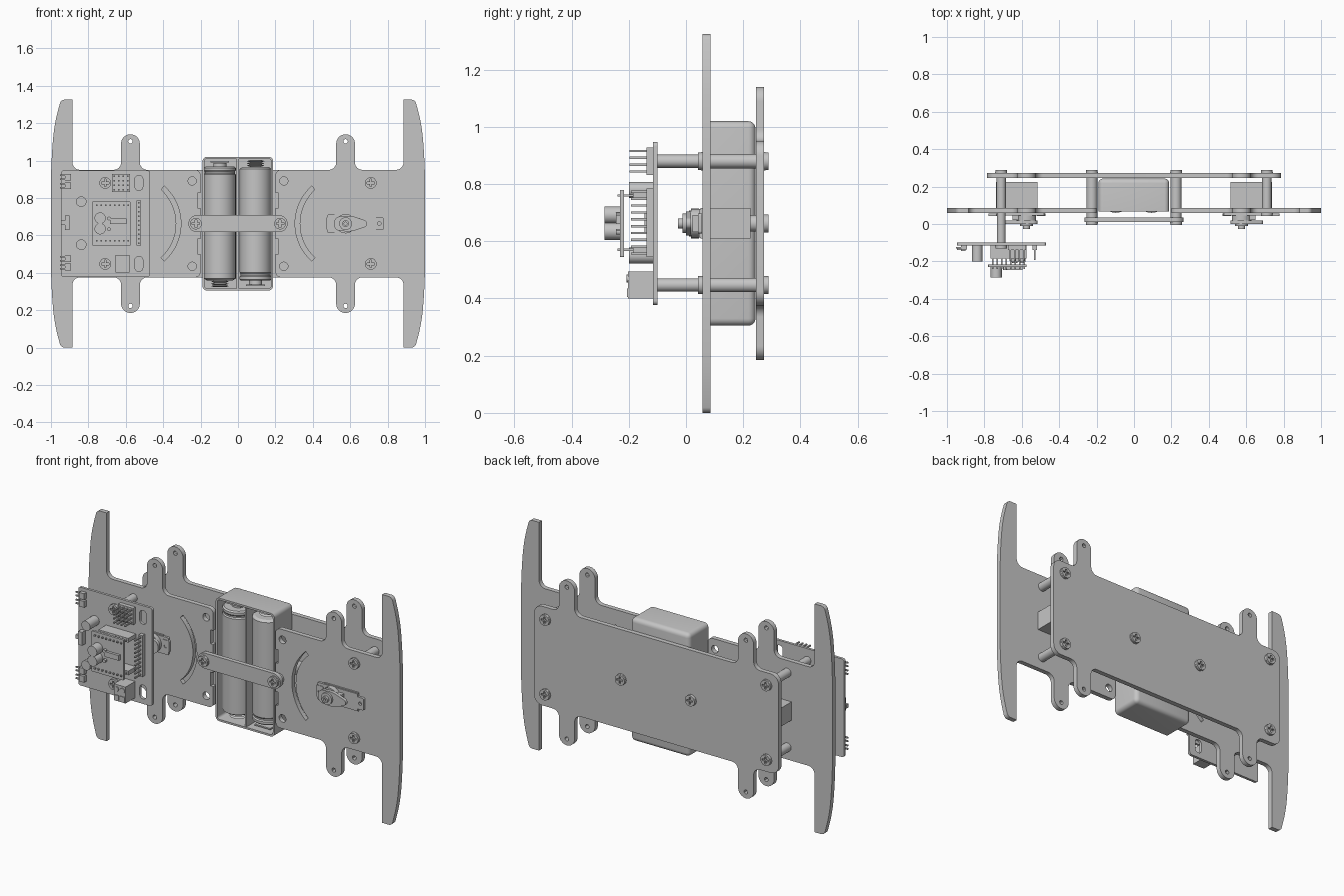
import bpy, bmesh, math
from mathutils import Vector, Matrix

if "Cube" in bpy.data.objects:
    bpy.data.objects.remove(bpy.data.objects["Cube"])

COLOUR = (0.56, 0.56, 0.56, 1)
grey = bpy.data.materials.new("light grey")
grey.use_nodes = True
grey.diffuse_color = COLOUR
grey.node_tree.nodes["Principled BSDF"].inputs["Base Color"].default_value = COLOUR
parts = []
MID = 0.6625  # height of the long axis


def add(name, mesh):
    ob = bpy.data.objects.new(name, mesh)
    bpy.context.scene.collection.objects.link(ob)
    mesh.materials.clear()
    mesh.materials.append(grey)
    parts.append(ob)
    return ob


def from_bm(name, bm):
    mesh = bpy.data.meshes.new(name)
    bmesh.ops.recalc_face_normals(bm, faces=bm.faces)
    bm.to_mesh(mesh)
    bm.free()
    return add(name, mesh)


def add_box(bm, x0, x1, y0, y1, z0, z1):
    m = Matrix.Translation(((x0 + x1) / 2, (y0 + y1) / 2, (z0 + z1) / 2))
    size = Matrix.Diagonal((abs(x1 - x0), abs(y1 - y0), abs(z1 - z0), 1))
    bmesh.ops.create_cube(bm, size=1, matrix=m @ size)


def boxes(name, items):
    bm = bmesh.new()
    for item in items:
        add_box(bm, *item)
    return from_bm(name, bm)


def rod(name, x, z, r, y0, y1, sides=24):
    bm = bmesh.new()
    m = Matrix.Translation((x, (y0 + y1) / 2, z)) @ Matrix.Rotation(math.pi / 2, 4, "X")
    bmesh.ops.create_cone(bm, cap_ends=True, segments=sides, radius1=r, radius2=r,
                          depth=y1 - y0, matrix=m)
    return from_bm(name, bm)


def lathe(name, x, y, profile, sides=40):
    """Spin (radius, z) points about a vertical axis."""
    bm = bmesh.new()
    verts = [bm.verts.new((x + r, y, z)) for r, z in profile]
    edges = [bm.edges.new(p) for p in zip(verts, verts[1:])]
    bmesh.ops.spin(bm, geom=verts + edges, cent=(x, y, 0), axis=(0, 0, 1),
                   angle=math.tau, steps=sides)
    bmesh.ops.remove_doubles(bm, verts=bm.verts, dist=0.0002)
    return from_bm(name, bm)


def rounded(points, steps=8):
    """Polygon of (x, z, trim) corners turned into true arcs."""
    out = []
    for i, (x, z, d) in enumerate(points):
        c = Vector((x, z))
        if not d:
            out.append(c)
            continue
        a = (Vector(points[i - 1][:2]) - c).normalized()
        b = (Vector(points[(i + 1) % len(points)][:2]) - c).normalized()
        w = math.sin(a.angle(b) / 2)
        for k in range(steps + 1):
            t = k / steps
            f, g, h = (1 - t) ** 2, 2 * w * t * (1 - t), t * t
            out.append((f * (c + a * d) + g * c + h * (c + b * d)) / (f + g + h))
    return out


def circle(x, z, r, n=24):
    return [(x + r * math.cos(k * math.tau / n), z + r * math.sin(k * math.tau / n))
            for k in range(n)]


def slab(x, z, w, h, d):
    return rounded([(x + i * w / 2, z + j * h / 2, d)
                    for i, j in ((-1, -1), (1, -1), (1, 1), (-1, 1))])


def plate(name, loops, y0, y1):
    """Flat sheet: first loop is the outline, the rest are holes."""
    cu = bpy.data.curves.new(name, "CURVE")
    cu.dimensions = "2D"
    cu.fill_mode = "BOTH"
    cu.extrude = (y1 - y0) / 2
    for loop in loops:
        sp = cu.splines.new("POLY")
        sp.points.add(len(loop) - 1)
        for p, (x, z) in zip(sp.points, loop):
            p.co = (x, z, 0, 1)
        sp.use_cyclic_u = True
    tmp = bpy.data.objects.new(name, cu)
    bpy.context.scene.collection.objects.link(tmp)
    bpy.context.view_layer.update()
    mesh = bpy.data.meshes.new_from_object(
        tmp.evaluated_get(bpy.context.evaluated_depsgraph_get()))
    bpy.data.objects.remove(tmp)
    mesh.transform(Matrix.Translation((0, (y0 + y1) / 2, 0))
                   @ Matrix.Rotation(math.pi / 2, 4, "X"))
    return add(name, mesh)


def screw(name, x, z, front, sign=-1):
    """Cross-head screw sitting on the surface y = front."""
    base, top = front + sign * 0.006, front + sign * 0.016
    rod(name + "_base", x, z, 0.032, min(front, base), max(front, base))
    a, b = 0.005, 0.02
    cross = [(a, a), (a, b), (-a, b), (-a, a), (-b, a), (-b, -a),
             (-a, -a), (-a, -b), (a, -b), (a, -a), (b, -a), (b, a)]
    plate(name + "_head", [circle(x, z, 0.031), [(x + u, z + v) for u, v in cross]],
          min(base, top), max(base, top))


def flip_z(points):
    return points + [(x, 2 * MID - z, d) for x, z, d in reversed(points)]


# Sheet outlines, lower half first
TAB = [(0.525, 0.375, 0.04), (0.525, 0.185, 0.0495), (0.625, 0.185, 0.0495),
       (0.625, 0.375, 0.04)]
NOTCH = [(0.2, 0.58, 0), (0.216, 0.58, 0), (0.216, 0.5, 0), (0.2, 0.5, 0)]
ARM = [(0.885, 0.375, 0.04), (0.885, 0, 0), (0.947, 0, 0.02), (0.982, 0.13, 0.08),
       (1, 0.34, 0.13)]
front_half = flip_z(NOTCH + [(0.2, 0.375, 0.03)] + TAB + ARM)
back_half = flip_z(TAB + [(0.785, 0.375, 0.05)])
back_all = back_half + [(-x, z, d) for x, z, d in reversed(back_half)]

arc = [math.radians(a) for a in range(132, 229, 6)]
slot = [(0.575 + 0.27 * math.cos(a), MID + 0.27 * math.sin(a)) for a in arc]
slot += [(0.575 + 0.245 * math.cos(a), MID + 0.245 * math.sin(a)) for a in reversed(arc)]
tab_holes = [circle(0.575, MID + s * 0.44, 0.012, 12) for s in (-1, 1)]
front_holes = tab_holes + [slot] + [circle(0.245, MID + s * 0.228, 0.022) for s in (-1, 1)]


def side(loop, s):
    return [(s * x, z) for x, z in loop]


plate("back_plate", [rounded(back_all)] + [side(h, s) for h in tab_holes for s in (-1, 1)],
      0.245, 0.272)

for s, tag in ((1, "left"), (-1, "right")):
    plate(tag + "_front_plate", [side(l, s) for l in [rounded(front_half)] + front_holes],
          0.058, 0.085)
    # Spacers and screws
    for z, end in ((0.88, "upper"), (0.447, "lower")):
        rod(f"{tag}_{end}_spacer", s * 0.71, z, 0.025, 0.085, 0.245)
        screw(f"{tag}_{end}_back_screw", s * 0.71, z, 0.272, 1)
        if s > 0:
            screw(f"{tag}_{end}_front_screw", s * 0.71, z, 0.058)
        else:
            rod(f"{end}_board_spacer", s * 0.71, z, 0.023, -0.1, 0.058)
            screw(f"{end}_board_screw", s * 0.71, z, -0.115)
    rod(tag + "_strap_spacer", s * 0.225, MID, 0.029, 0.035, 0.245)
    screw(tag + "_strap_screw", s * 0.225, MID, 0.01)
    screw(tag + "_strap_back_screw", s * 0.225, MID, 0.272, 1)
    # Servo with flange, gear case and teardrop horn
    boxes(tag + "_servo_body", [(s * 0.517, s * 0.737, 0.05, 0.225, 0.61, 0.717)])
    plate(tag + "_servo_flange",
          [side(slab(0.607, MID, 0.255, 0.1, 0.005), s)], 0.045, 0.058)
    for x in (0.495, 0.755):
        plate(tag + "_servo_ear", [side(slab(x, MID, 0.045, 0.07, 0.008), s),
                                   side(circle(x, MID, 0.01, 12), s)], 0.042, 0.056)
    rod(tag + "_gear_case", s * 0.575, MID, 0.052, 0.018, 0.046)
    boxes(tag + "_gear_block", [(s * 0.575, s * 0.65, 0.022, 0.046, 0.633, 0.692)])
    horn = [(0.515, 0.628, 0.025), (0.6, 0.618, 0.03), (0.69, 0.648, 0.014),
            (0.69, 0.677, 0.014), (0.6, 0.707, 0.03), (0.515, 0.697, 0.025)]
    plate(tag + "_servo_horn", [side(rounded(horn), s)], 0, 0.018)
    rod(tag + "_horn_hub", s * 0.575, MID, 0.034, -0.012, 0)
    plate(tag + "_horn_cap", [side(circle(0.575, MID, 0.018), s),
                              side(circle(0.575, MID, 0.008, 12), s)], -0.028, -0.012)

# Battery strap and tray
plate("battery_strap", [slab(0, MID, 0.53, 0.09, 0.0445)], 0.01, 0.035)
bm = bmesh.new()
add_box(bm, -0.19, 0.188, 0.066, 0.243, 0.305, 1.02)
front = min(bm.faces, key=lambda f: f.calc_center_median().y)
bmesh.ops.bevel(bm, geom=[e for e in bm.edges if e not in front.edges[:]], offset=0.025,
                segments=5, profile=0.5, affect="EDGES")
front = min(bm.faces, key=lambda f: f.calc_center_median().y)
bmesh.ops.inset_individual(bm, faces=[front], thickness=0.011)
floor = bmesh.ops.extrude_discrete_faces(bm, faces=[front])["faces"][0]
bmesh.ops.translate(bm, verts=floor.verts, vec=(0, 0.165, 0))
from_bm("battery_tray", bm)
boxes("tray_divider", [(-0.007, 0.005, 0.072, 0.235, 0.313, 1.01)])

# Cells: lower end, nub, groove and spring contact, one upside down
for x, s in ((-0.097, 1), (0.094, -1)):
    prof = [(0, -0.303), (0.07, -0.303), (0.085, -0.293), (0.085, 0.262), (0.08, 0.269),
            (0.08, 0.277), (0.085, 0.284), (0.085, 0.298), (0.077, 0.305),
            (0.035, 0.305), (0.035, 0.325), (0, 0.325)]
    lathe("battery_cell", x, 0.145, [(r, MID + s * z) for r, z in prof])
    lathe("contact_spring", x, 0.145, [(0.03 + 0.018 * (k % 2), MID - s * (0.304 + 0.006 * k))
                                       for k in range(7)], 20)
    z = MID + s * 0.33
    boxes("contact_plate", [(x - 0.05, x + 0.05, 0.09, 0.21, z - 0.004, z + 0.004)])

# Circuit board
plate("circuit_board", [slab(-0.708, MID, 0.475, 0.57, 0.015)]
      + [slab(-0.53, z, 0.042, 0.08, 0.02) for z in (0.447, 0.88)], -0.115, -0.1)
for z in (0.55, 0.78):
    rod("capacitor", -0.838, z, 0.028, -0.2, -0.115)


def pin_set(name, spots, base, tip, pitch=0.024, w=0.004):
    p = pitch / 2
    boxes(name + "_base", [(x - p, x + p, base, -0.115, z - p, z + p) for x, z in spots])
    boxes(name + "_pins", [(x - w, x + w, tip, base, z - w, z + w) for x, z in spots])


pin_set("square_header", [(-0.661 + 0.024 * i, 0.844 + 0.024 * j)
                          for i in range(4) for j in range(4)], -0.138, -0.198)
pin_set("long_header", [(-0.53, 0.557 + 0.024 * i) for i in range(10)], -0.138, -0.192)
for z in (0.57, 0.76):
    pin_set("module_socket", [(-0.755 + 0.024 * i, z) for i in range(8)], -0.185, -0.24)

# Plug-in module with two capacitors and a chip
plate("module_board", [slab(-0.677, MID, 0.205, 0.235, 0.004)], -0.23, -0.216)
for z in (0.635, 0.692):
    rod("module_capacitor", -0.737, z, 0.03, -0.285, -0.23)
    rod("module_trimmer", -0.69, 2 * MID - z, 0.01, -0.245, -0.23, 12)
boxes("module_chip", [(-0.685, -0.595, -0.245, -0.23, 0.66, 0.69)])

# Screw terminal with two heads
boxes("terminal_block", [(-0.655, -0.58, -0.203, -0.115, 0.4, 0.495)])
for x in (-0.637, -0.598):
    rod("terminal_screw", x, 0.47, 0.014, -0.208, -0.203, 16)
    boxes("terminal_mouth", [(x - 0.014, x + 0.014, -0.207, -0.203, 0.405, 0.435)])

# Side connectors with right-angle pins
for z in (0.43, 0.475, 0.865, 0.91):
    boxes("side_connector", [(-0.925, -0.893, -0.137, -0.115, z - 0.018, z + 0.018)]
          + [(-0.952, -0.925, -0.13, -0.122, z + d - 0.004, z + d + 0.004)
             for d in (-0.01, 0.01)])
boxes("side_switch", [(-0.925, -0.9, -0.145, -0.115, 0.628, 0.705),
                      (-0.947, -0.925, -0.138, -0.122, 0.655, 0.678)])

# Smooth the round parts, keep edges crisp
bpy.ops.object.select_all(action="DESELECT")
for ob in parts:
    ob.select_set(True)
bpy.context.view_layer.objects.active = parts[0]
bpy.ops.object.shade_smooth_by_angle(angle=math.radians(30))
